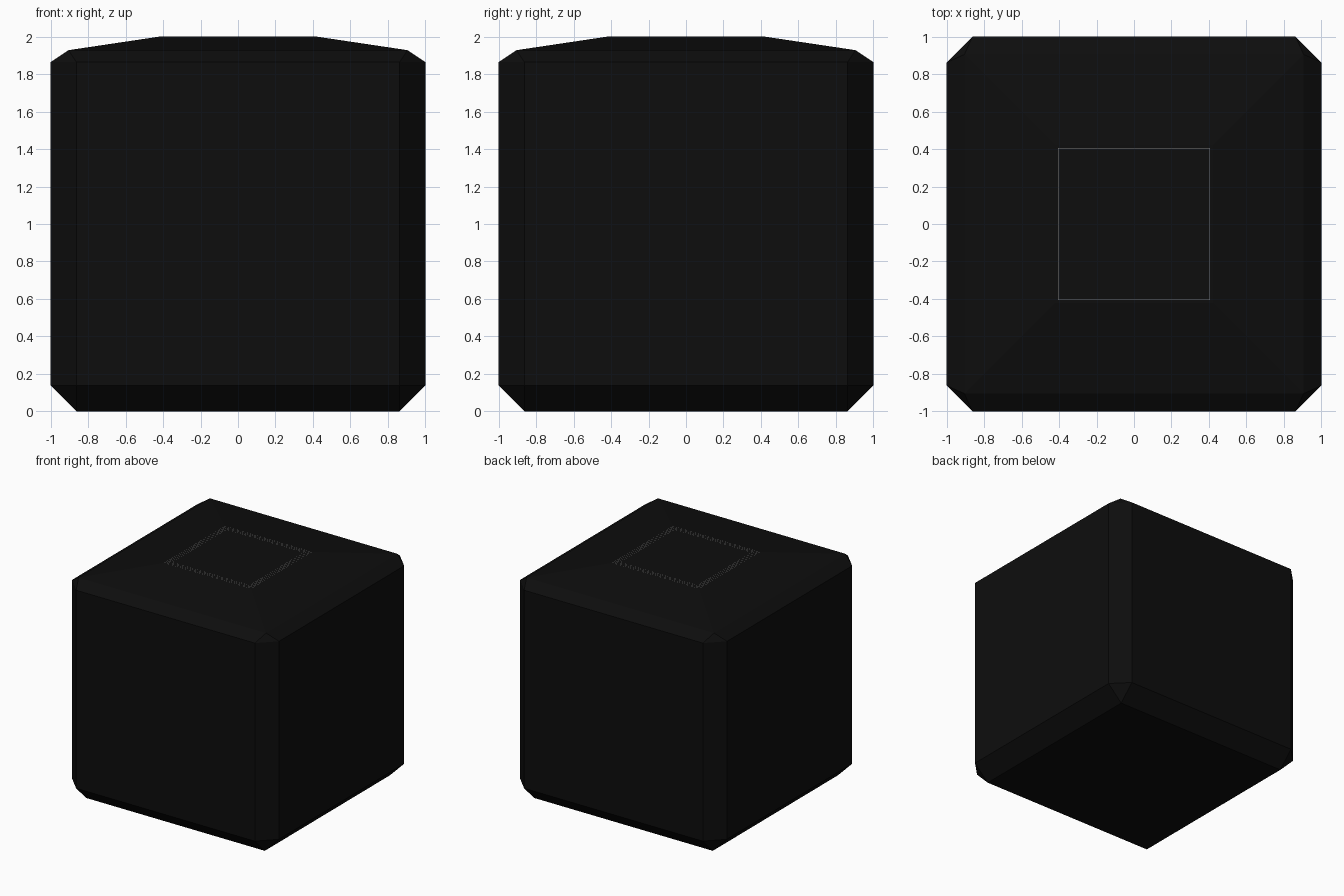
import bpy, bmesh

if "Cube" in bpy.data.objects:
    bpy.data.objects.remove(bpy.data.objects["Cube"])

H = 1.0       # half width
C = 0.863     # where the chamfer starts
R = 0.905     # upper rim half width
T = 0.422     # flat top half width


def finish(bm, name, color):
    bmesh.ops.recalc_face_normals(bm, faces=bm.faces)
    me = bpy.data.meshes.new(name)
    bm.to_mesh(me)
    bm.free()
    ob = bpy.data.objects.new(name, me)
    bpy.context.collection.objects.link(ob)
    mat = bpy.data.materials.new(name + "_material")
    mat.diffuse_color = color
    mat.use_nodes = True
    mat.node_tree.nodes["Principled BSDF"].inputs["Base Color"].default_value = mat.diffuse_color
    me.materials.append(mat)
    return ob


# chamfered block with a shallow raised top, built as a hull of corner points
bm = bmesh.new()
corner = [(C, C, 0), (H, C, 0.137), (C, H, 0.137), (H, C, 1.865),
          (C, H, 1.865), (R, R, 1.928), (T, T, 2.0)]
for sx in (-1, 1):
    for sy in (-1, 1):
        for x, y, z in corner:
            bm.verts.new((sx * x, sy * y, z))
bmesh.ops.convex_hull(bm, input=bm.verts)
bmesh.ops.dissolve_limit(bm, angle_limit=0.01, verts=bm.verts, edges=bm.edges)
finish(bm, "block", (0.004, 0.004, 0.004, 1))

# hairline concentric squares on the flat top
bm = bmesh.new()
W, Z = 0.0015, 2.0005
signs = [(-1, -1), (1, -1), (1, 1), (-1, 1)]
for r in (0.375, 0.39, 0.405, 0.42):
    outer = [bm.verts.new((a * r, b * r, Z)) for a, b in signs]
    inner = [bm.verts.new((a * (r - W), b * (r - W), Z)) for a, b in signs]
    for i in range(4):
        j = (i + 1) % 4
        bm.faces.new((outer[i], outer[j], inner[j], inner[i]))
finish(bm, "top_outline", (0.25, 0.25, 0.25, 1))
